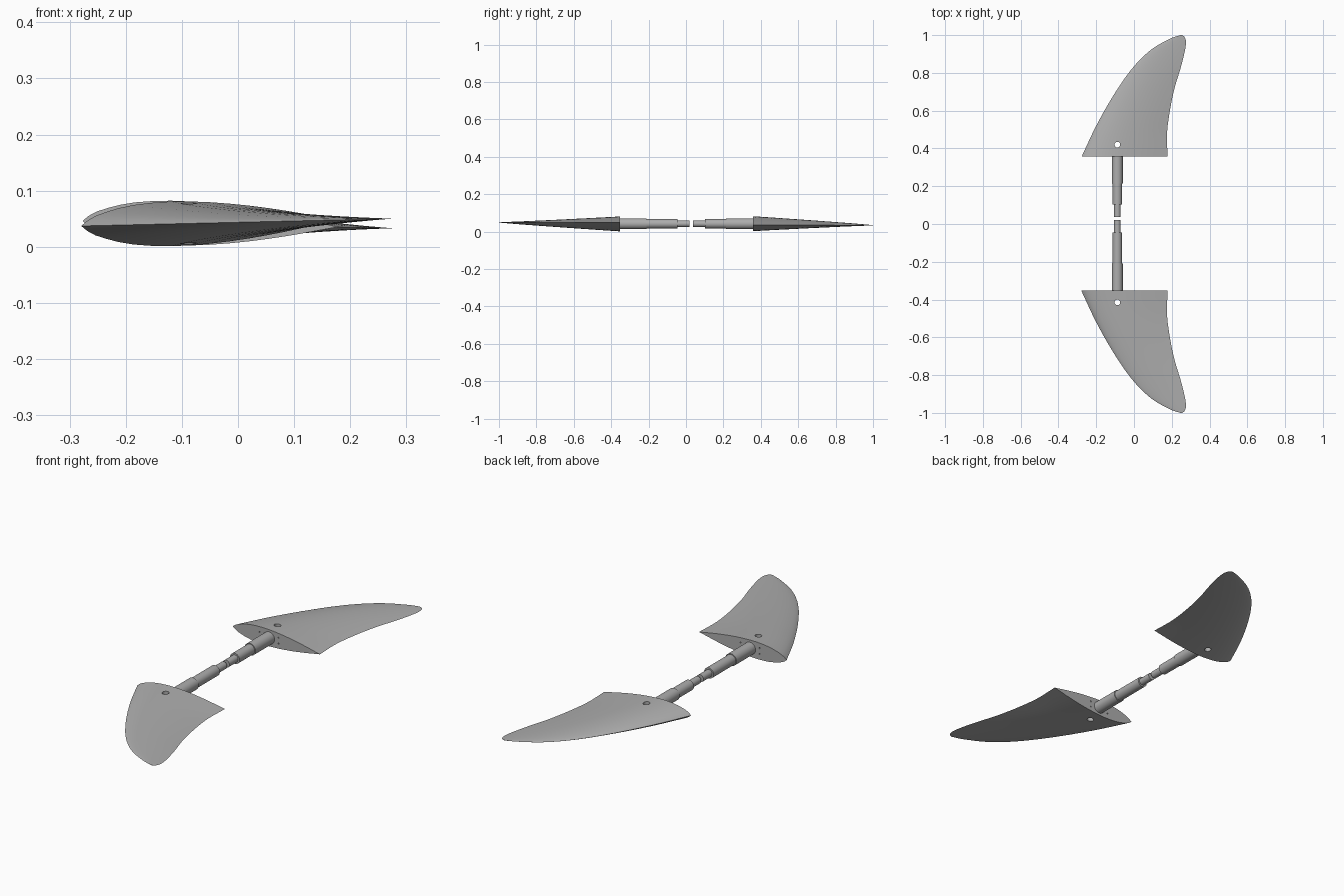
import bpy, bmesh, math
from mathutils import Matrix, Vector

cube = bpy.data.objects.get("Cube")
if cube:
    bpy.data.objects.remove(cube, do_unlink=True)

AXIS_X, AXIS_Z = -0.088, 0.0415   # shaft axis
HALF = 0.039                      # half thickness at the fin root

metal = bpy.data.materials.new("grey metal")
metal.use_nodes = True
colour = (0.42, 0.42, 0.42, 1)
metal.diffuse_color = colour
metal.node_tree.nodes["Principled BSDF"].inputs["Base Color"].default_value = colour

# Outlines as (span, x) and thickness as (chord fraction, height)
LEADING = [(0.355, -0.278), (0.52, -0.2), (0.695, -0.1), (0.835, 0),
           (0.93, 0.1), (0.985, 0.2), (1, 0.245)]
TRAILING = [(0.355, 0.178), (0.48, 0.175), (0.6, 0.19), (0.72, 0.215),
            (0.83, 0.248), (0.92, 0.27), (0.965, 0.275), (0.99, 0.268), (1, 0.255)]
THICKNESS = [(0, 0), (0.03, 0.28), (0.07, 0.5), (0.17, 0.82), (0.27, 0.96),
             (0.37, 1), (0.5, 0.93), (0.65, 0.74), (0.8, 0.46), (1, 0)]


def smooth(points, t):
    """Hermite interpolation through the points."""
    n = len(points)

    def slope(i):
        a, b = points[max(i - 1, 0)], points[min(i + 1, n - 1)]
        return (b[1] - a[1]) / (b[0] - a[0])
    i = max(k for k in range(n - 1) if k == 0 or points[k][0] <= t)
    (x0, y0), (x1, y1) = points[i], points[i + 1]
    w = x1 - x0
    u = (t - x0) / w
    return ((1 + 2 * u) * (1 - u) ** 2 * y0 + u * (1 - u) ** 2 * w * slope(i)
            + u * u * (3 - 2 * u) * y1 + u * u * (u - 1) * w * slope(i + 1))


def finish(name, bm):
    bmesh.ops.recalc_face_normals(bm, faces=bm.faces)
    mesh = bpy.data.meshes.new(name)
    bm.to_mesh(mesh)
    bm.free()
    mesh.materials.append(metal)
    ob = bpy.data.objects.new(name, mesh)
    bpy.context.collection.objects.link(ob)
    return ob


def shade(ob):
    bpy.ops.object.select_all(action='DESELECT')
    ob.select_set(True)
    bpy.context.view_layer.objects.active = ob
    bpy.ops.object.shade_smooth_by_angle(angle=math.radians(30))


def cylinder(bm, centre, radius, depth, axis, segments=32):
    turn = Matrix.Rotation(math.pi / 2, 4, 'X') if axis == 'Y' else Matrix()
    bmesh.ops.create_cone(bm, cap_ends=True, segments=segments, radius1=radius,
                          radius2=radius, depth=depth,
                          matrix=Matrix.Translation(Vector(centre)) @ turn)


def fin(name, side, root, tilt):
    # Loft of aerofoil sections from root to rounded tip
    bm = bmesh.new()
    chord = [(1 - math.cos(math.pi * k / 20)) / 2 for k in range(21)]
    loop = [(u, 1) for u in chord] + [(u, -1) for u in chord[-2:0:-1]]
    rings = []
    stations = 30
    for k in range(stations + 1):
        span = root + (1 - root) * math.sin(math.pi / 2 * k / stations)
        le, te = smooth(LEADING, span), smooth(TRAILING, span)
        half = HALF * (1 - span) / (1 - root) + 0.0008
        ring = []
        for u, s in loop:
            x = le + (te - le) * u
            z = AXIS_Z + tilt * (x - AXIS_X) + s * half * smooth(THICKNESS, u)
            ring.append(bm.verts.new((x, side * span, z)))
        rings.append(ring)
    n = len(loop)
    for a, b in zip(rings, rings[1:]):
        for i in range(n):
            j = (i + 1) % n
            bm.faces.new((a[i], a[j], b[j], b[i]))
    bm.faces.new(rings[0])
    bm.faces.new(rings[-1])
    ob = finish(name, bm)

    # Locking hole through the fin and small bolt holes in the root face
    cut = bmesh.new()
    cylinder(cut, (AXIS_X, side * (root + 0.063), AXIS_Z), 0.015, 0.2, 'Z')
    for dx in (-0.05, 0.05):
        for dz in (-0.014, 0.014):
            cylinder(cut, (AXIS_X + dx, side * root, AXIS_Z + dz), 0.003, 0.03, 'Y', 10)
    cutter = finish("hole_cutter", cut)
    cutter.hide_render = True
    mod = ob.modifiers.new("holes", 'BOOLEAN')
    mod.operation = 'DIFFERENCE'
    mod.solver = 'EXACT'
    mod.object = cutter
    bpy.context.view_layer.objects.active = ob
    bpy.ops.object.modifier_apply(modifier=mod.name)
    bpy.data.objects.remove(cutter, do_unlink=True)
    shade(ob)


def shaft(name, steps, side):
    # Stepped round shaft turned from (position, radius) steps
    bm = bmesh.new()
    profile = [(steps[0][0], 0)]
    for (y0, r), (y1, _) in zip(steps, steps[1:]):
        profile += [(y0, r), (y1, r)]
    profile.append((steps[-1][0], 0))
    verts = [bm.verts.new((AXIS_X + r, side * y, AXIS_Z)) for y, r in profile]
    edges = [bm.edges.new(pair) for pair in zip(verts, verts[1:])]
    bmesh.ops.spin(bm, geom=verts + edges, cent=(AXIS_X, 0, AXIS_Z), axis=(0, 1, 0),
                   angle=2 * math.pi, steps=32)
    bmesh.ops.remove_doubles(bm, verts=bm.verts, dist=0.0001)
    shade(finish(name, bm))


fin("front_fin", -1, 0.352, 0.0236)
fin("back_fin", 1, 0.357, -0.0236)
shaft("front_shaft", [(-0.02, 0.0175), (0.045, 0.025), (0.21, 0.029), (0.365, 0)], -1)
shaft("back_shaft", [(0.037, 0.0175), (0.102, 0.025), (0.215, 0.029), (0.37, 0)], 1)
